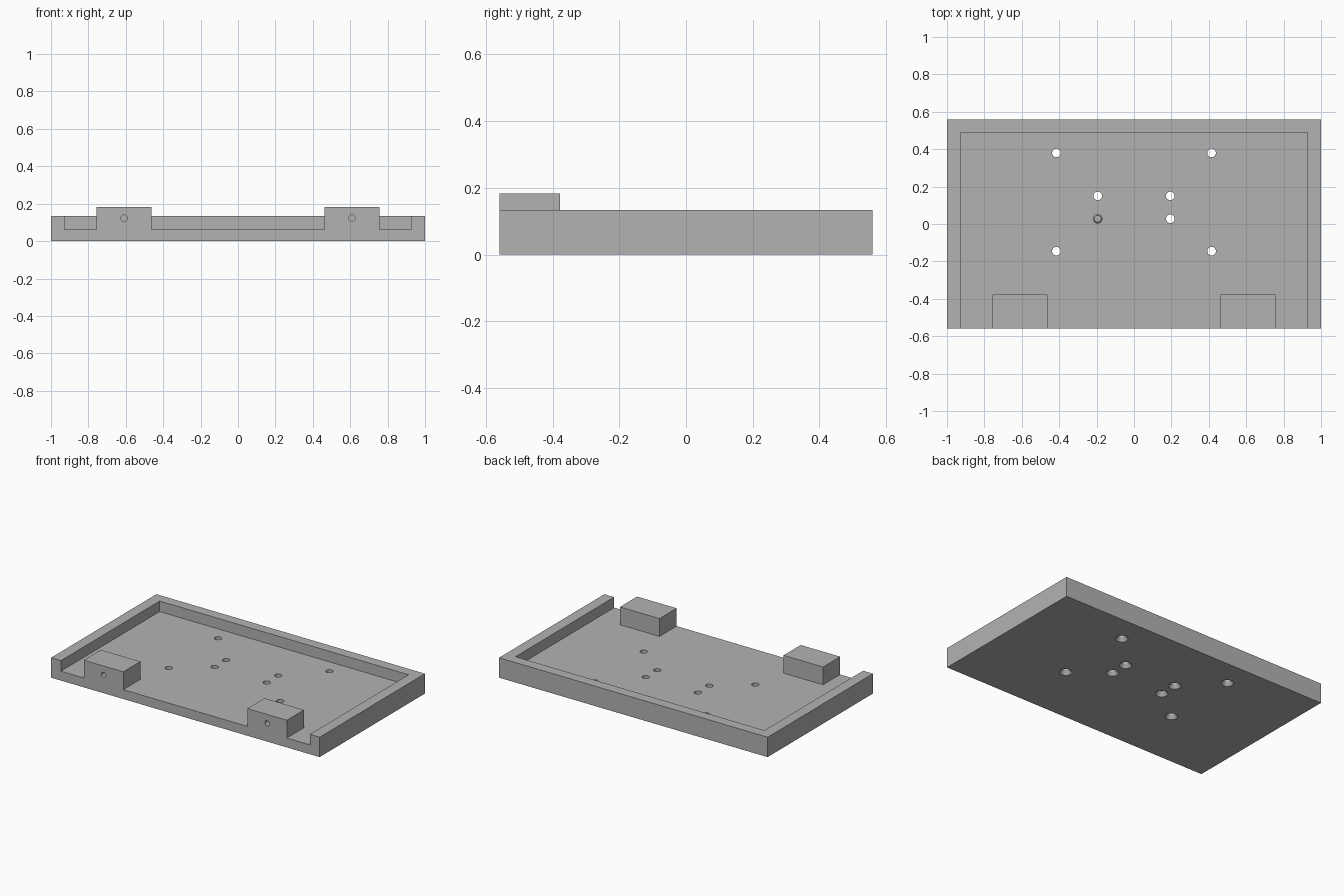
import bpy
import bmesh
from mathutils import Matrix, Vector

cube = bpy.data.objects.get("Cube")
if cube:
    bpy.data.objects.remove(cube, do_unlink=True)

grey = bpy.data.materials.new("plain_grey")
grey.use_nodes = True
grey.diffuse_color = (0.45, 0.45, 0.45, 1)
grey.node_tree.nodes["Principled BSDF"].inputs["Base Color"].default_value = (0.45, 0.45, 0.45, 1)

HALF_Y, FLOOR, RIM, BLOCK_TOP = 0.56, 0.063, 0.134, 0.183


def finish(name, bm):
    mesh = bpy.data.meshes.new(name)
    bm.to_mesh(mesh)
    bm.free()
    mesh.materials.append(grey)
    ob = bpy.data.objects.new(name, mesh)
    bpy.context.collection.objects.link(ob)
    return ob


def box(name, low, high):
    low, high = Vector(low), Vector(high)
    bm = bmesh.new()
    bmesh.ops.create_cube(bm, size=1, matrix=Matrix.Translation((low + high) / 2)
                          @ Matrix.Diagonal((*(high - low), 1)))
    return finish(name, bm)


def pin(name, start, axis, depth, r1, r2):
    """Round cutter running from start along axis."""
    axis = Vector(axis)
    turn = axis.to_track_quat('Z', 'Y').to_matrix().to_4x4()
    bm = bmesh.new()
    bmesh.ops.create_cone(bm, cap_ends=True, segments=32, radius1=r1, radius2=r2, depth=depth,
                          matrix=Matrix.Translation(Vector(start) + axis * depth / 2) @ turn)
    return finish(name, bm)


def combine(target, tool, operation):
    tool.hide_render = True
    mod = target.modifiers.new(operation, 'BOOLEAN')
    mod.operation, mod.solver, mod.object = operation, 'EXACT', tool
    bpy.context.view_layer.objects.active = target
    bpy.ops.object.modifier_apply(modifier=mod.name)
    bpy.data.objects.remove(tool, do_unlink=True)


# Tray with a rim on three sides, open at the front
tray = box("tray", (-1, -HALF_Y, 0), (1, HALF_Y, RIM))
combine(tray, box("pocket_cutter", (-0.927, -1, FLOOR), (0.927, 0.49, 0.3)), 'DIFFERENCE')

for side in (-1, 1):
    # Front mounting block with a blind screw hole
    x = side * 0.609
    combine(tray, box("mounting_block", (x - 0.147, -HALF_Y, 0.03),
                      (x + 0.147, -0.378, BLOCK_TOP)), 'UNION')
    combine(tray, pin("block_hole_cutter", (x, -0.6, 0.123), (0, 1, 0), 0.16, 0.017, 0.017),
            'DIFFERENCE')

    # Floor screw holes, countersunk from below
    for hx, hy in ((0.415, 0.38), (0.415, -0.145), (0.194, 0.15), (0.194, 0.028)):
        hx *= side
        combine(tray, pin("hole_cutter", (hx, hy, -0.05), (0, 0, 1), 0.2, 0.023, 0.023),
                'DIFFERENCE')
        combine(tray, pin("countersink_cutter", (hx, hy, -0.01), (0, 0, 1), 0.04, 0.045, 0.018),
                'DIFFERENCE')

# Smooth hole walls, crisp edges elsewhere
bpy.ops.object.select_all(action='DESELECT')
tray.select_set(True)
bpy.context.view_layer.objects.active = tray
bpy.ops.object.shade_smooth_by_angle(angle=0.5)
